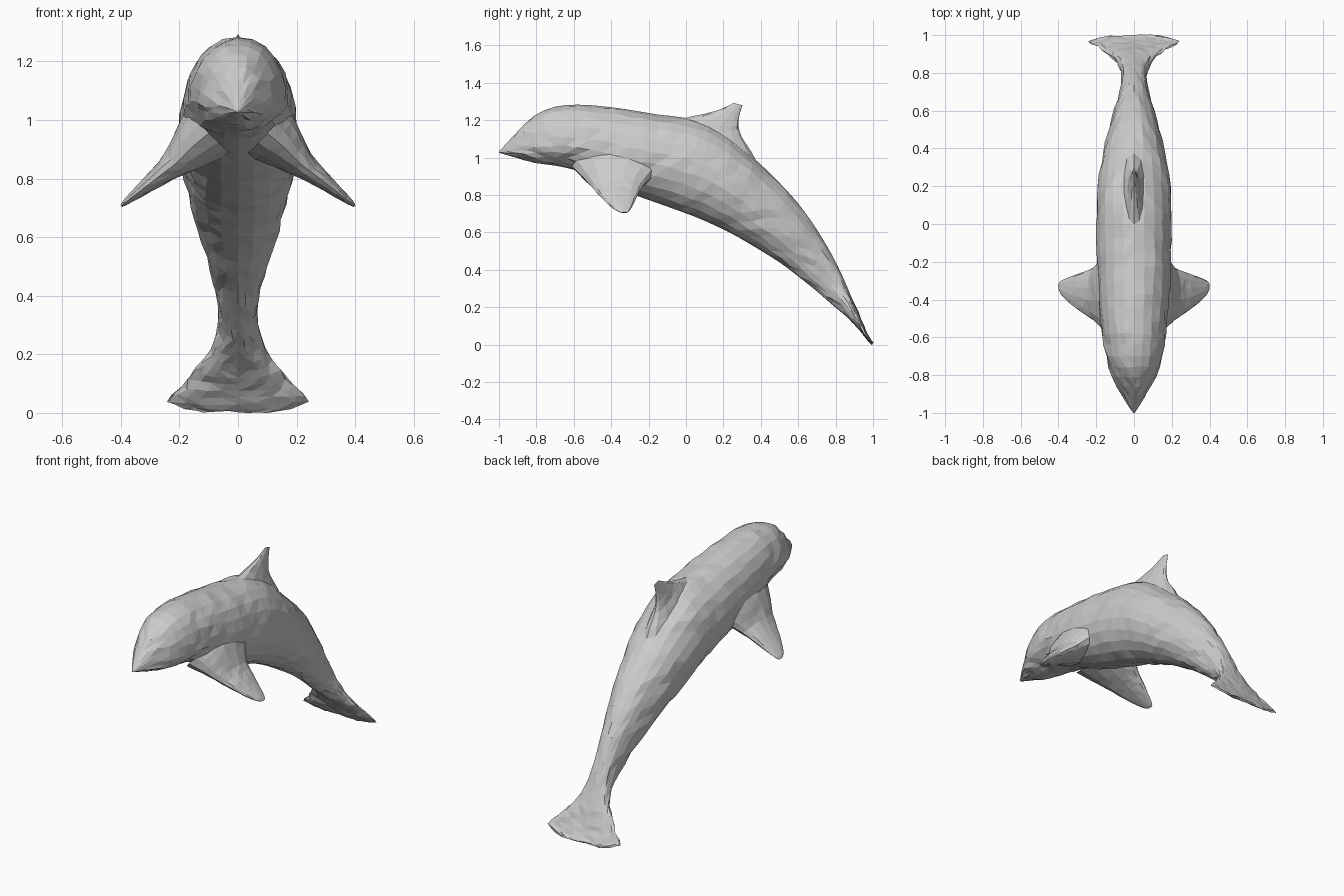
import bpy, bmesh, random
from math import sin, cos, pi
from mathutils import Vector

if "Cube" in bpy.data.objects:
    bpy.data.objects.remove(bpy.data.objects["Cube"])

random.seed(4)


def spline(rows, steps):
    """Catmull-Rom interpolation of station rows."""
    out = []
    for i in range(len(rows) - 1):
        p0, p1 = rows[max(i - 1, 0)], rows[i]
        p2, p3 = rows[i + 1], rows[min(i + 2, len(rows) - 1)]
        for s in range(steps):
            t = s / steps
            out.append([0.5 * (2 * b + (c - a) * t + (2 * a - 5 * b + 4 * c - d) * t * t
                               + (3 * b - a - 3 * c + d) * t ** 3)
                        for a, b, c, d in zip(p0, p1, p2, p3)])
    return out + [list(rows[-1])]


def loft(name, rows, sides, steps, jitter):
    """Each row: edge point A, opposite edge point B, half-thickness vector, widest fraction."""
    bm = bmesh.new()
    rings = []
    for r in spline(rows, steps):
        a, b, off, f = Vector(r[0:3]), Vector(r[3:6]), Vector(r[6:9]), r[9]
        c = b.lerp(a, f)
        j = min(jitter, off.length * 0.06)
        ring = []
        for k in range(sides):
            t = 2 * pi * k / sides
            u, v = cos(t), sin(t)
            p = c + (a - c if u > 0 else b - c) * abs(u) + off * v
            if 0 < k != sides // 2:
                p += Vector([random.uniform(-j, j) for _ in range(3)])
            ring.append(bm.verts.new(p))
        rings.append(ring)
    for r0, r1 in zip(rings, rings[1:]):
        for k in range(sides):
            n = (k + 1) % sides
            bm.faces.new((r0[k], r0[n], r1[n], r1[k]))
    bm.faces.new(rings[0])
    bm.faces.new(rings[-1])
    bmesh.ops.triangulate(bm, faces=bm.faces[:])
    bmesh.ops.recalc_face_normals(bm, faces=bm.faces[:])
    me = bpy.data.meshes.new(name)
    bm.to_mesh(me)
    bm.free()
    ob = bpy.data.objects.new(name, me)
    bpy.context.collection.objects.link(ob)
    return ob


# Body with head, tail stock and flukes: top y z, bottom y z, half width, widest fraction
body = [
    (-1.00, 1.032, -1.00, 1.026, .004, .4),
    (-.91, 1.13, -.91, 1.00, .062, .3),
    (-.81, 1.225, -.81, .972, .115, .36),
    (-.70, 1.272, -.70, .957, .15, .4),
    (-.58, 1.283, -.58, .93, .168, .42),
    (-.45, 1.275, -.45, .875, .184, .45),
    (-.30, 1.255, -.30, .81, .193, .48),
    (-.15, 1.23, -.17, .763, .197, .5),
    (0, 1.212, -.03, .713, .199, .5),
    (.12, 1.175, .07, .675, .198, .5),
    (.24, 1.10, .17, .63, .192, .5),
    (.36, 1.0, .27, .58, .176, .5),
    (.48, .885, .38, .515, .152, .5),
    (.60, .755, .50, .44, .12, .5),
    (.70, .615, .60, .365, .09, .5),
    (.78, .48, .70, .285, .07, .5),
    (.835, .37, .78, .215, .071, .5),
    (.88, .265, .84, .165, .095, .5),
    (.92, .175, .89, .12, .145, .5),
    (.95, .105, .93, .075, .195, .5),
    (.976, .045, .964, .03, .24, .5),
    (1.0, .012, .994, .002, .13, .5),
]
loft("body", [(0, ty, tz, 0, by, bz, w, 0, 0, f) for ty, tz, by, bz, w, f in body], 22, 2, .005)

# Dorsal fin: leading y z, trailing y z, half thickness
dorsal = [
    (-.12, 1.16, .42, .90, .10),
    (-.03, 1.205, .35, 1.03, .062),
    (.07, 1.228, .298, 1.11, .036),
    (.16, 1.250, .281, 1.17, .022),
    (.215, 1.272, .285, 1.225, .013),
    (.255, 1.292, .302, 1.28, .004),
]
loft("dorsal_fin", [(0, ly, lz, 0, ty, tz, w, 0, 0, .5) for ly, lz, ty, tz, w in dorsal], 12, 2, .002)

# Pectoral fins: x, leading y, trailing y, z, half thickness
pectoral = [
    (.10, -.61, -.08, .955, .11),
    (.16, -.56, -.17, .905, .08),
    (.215, -.51, -.23, .85, .05),
    (.28, -.465, -.258, .80, .033),
    (.34, -.42, -.28, .753, .02),
    (.385, -.375, -.30, .718, .01),
    (.398, -.345, -.315, .706, .004),
]
for side, s in (("left", 1), ("right", -1)):
    loft("pectoral_fin_" + side,
         [(s * x, ly, z, s * x, ty, z, s * .7 * h, 0, .7 * h, .5) for x, ly, ty, z, h in pectoral],
         14, 2, .003)
